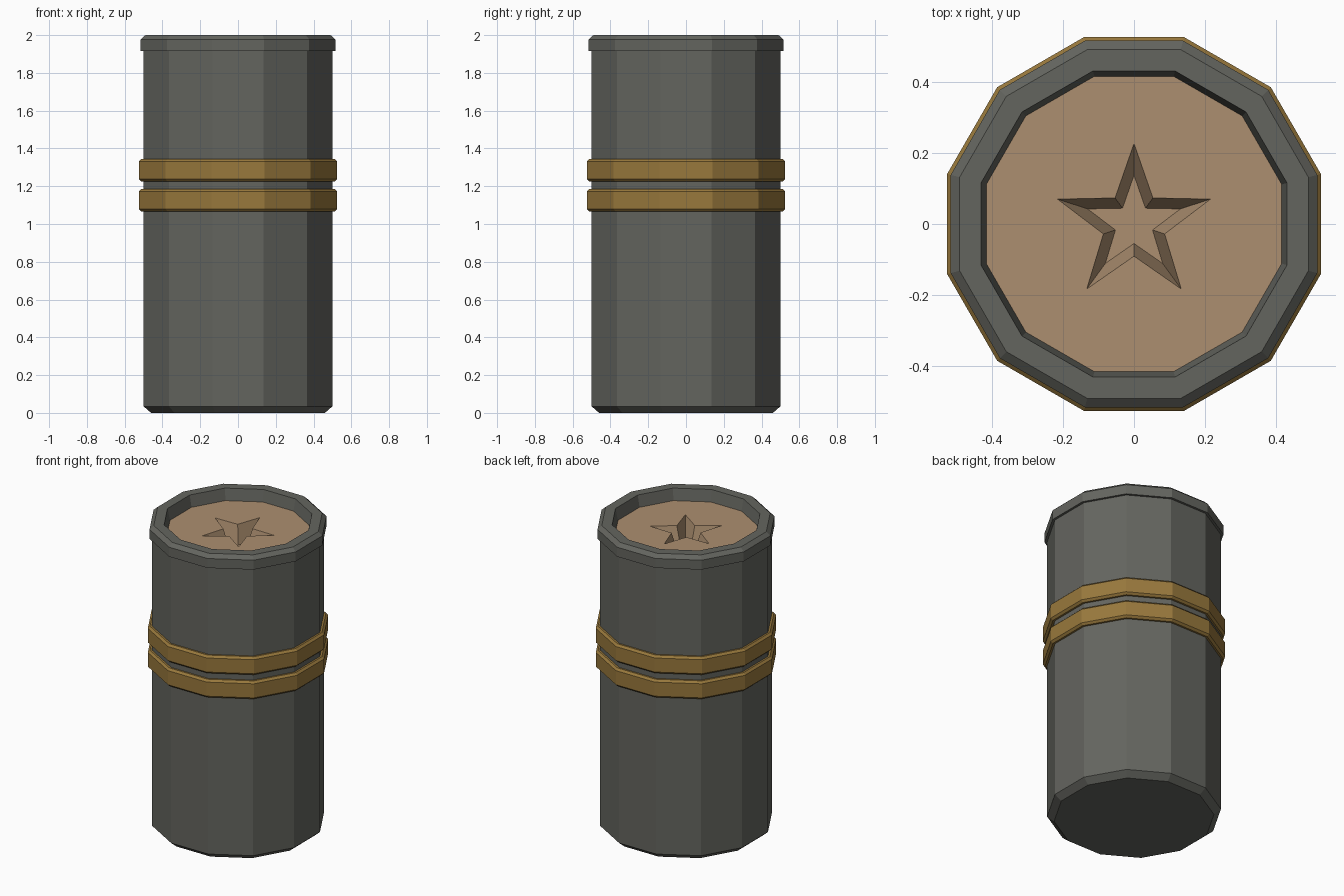
import bpy, bmesh, math

if "Cube" in bpy.data.objects:
    bpy.data.objects.remove(bpy.data.objects["Cube"])

SIDES = 12
COS = math.cos(math.pi / SIDES)   # profile widths are given to the flat sides


def srgb(r, g, b):
    f = lambda c: c / 12.92 if c <= 0.04045 else ((c + 0.055) / 1.055) ** 2.4
    return (f(r / 255), f(g / 255), f(b / 255), 1)


def material(name, rgb):
    m = bpy.data.materials.new(name)
    m.diffuse_color = srgb(*rgb)
    m.use_nodes = True
    m.node_tree.nodes["Principled BSDF"].inputs["Base Color"].default_value = m.diffuse_color
    return m


GREY = material("dark grey", (100, 101, 95))
GOLD = material("dull gold", (152, 120, 60))
TAN = material("tan", (172, 143, 112))


def finish(name, bm, mat):
    me = bpy.data.meshes.new(name)
    bm.to_mesh(me)
    bm.free()
    me.materials.append(mat)
    ob = bpy.data.objects.new(name, me)
    bpy.context.collection.objects.link(ob)
    return ob


def ring(bm, apothem, z):
    r = apothem / COS
    return [bm.verts.new((r * math.cos((i + 0.5) * math.tau / SIDES),
                          r * math.sin((i + 0.5) * math.tau / SIDES), z))
            for i in range(SIDES)]


def bridge(bm, a, b):
    n = len(a)
    for i in range(n):
        j = (i + 1) % n
        bm.faces.new((a[i], a[j], b[j], b[i]))


def lathe(name, profile, mat, cap_bottom=False):
    bm = bmesh.new()
    rings = [ring(bm, r, z) for r, z in profile]
    for a, b in zip(rings, rings[1:]):
        bridge(bm, a, b)
    if cap_bottom:
        bm.faces.new(rings[0][::-1])
    return finish(name, bm, mat)


# Canister shell with chamfered foot, raised lip and sunken rim
FLOOR = 1.925
lathe("canister_body", [(0.46, 0), (0.5, 0.035), (0.5, 1.915), (0.515, 1.915),
                        (0.515, 1.977), (0.49, 2.0), (0.43, 2.0), (0.415, FLOOR)],
      GREY, cap_bottom=True)

# Two bevelled bands
for name, z0, z1 in (("lower_band", 1.067, 1.185), ("upper_band", 1.225, 1.343)):
    lathe(name, [(0.499, z0), (0.512, z0), (0.525, z0 + 0.013),
                 (0.525, z1 - 0.013), (0.512, z1), (0.499, z1)], GOLD)


# Top panel with a sunken, tapering star
def star(bm, radius, z):
    return [bm.verts.new(((radius if i % 2 == 0 else radius * 0.4) * math.cos(math.pi / 2 + i * math.pi / 5),
                          (radius if i % 2 == 0 else radius * 0.4) * math.sin(math.pi / 2 + i * math.pi / 5), z))
            for i in range(10)]


bm = bmesh.new()
outer = ring(bm, 0.415, FLOOR)
edge = star(bm, 0.226, FLOOR)
loops = [bm.edges.new((l[i], l[(i + 1) % len(l)])) for l in (outer, edge) for i in range(len(l))]
bmesh.ops.triangle_fill(bm, edges=loops, use_beauty=True, normal=(0, 0, 1))
for f in bm.faces:
    f.normal_update()
    if f.normal.z < 0:
        f.normal_flip()
base = star(bm, 0.137, FLOOR - 0.12)
bridge(bm, edge, base)
bm.faces.new(base)
finish("top_panel", bm, TAN)
